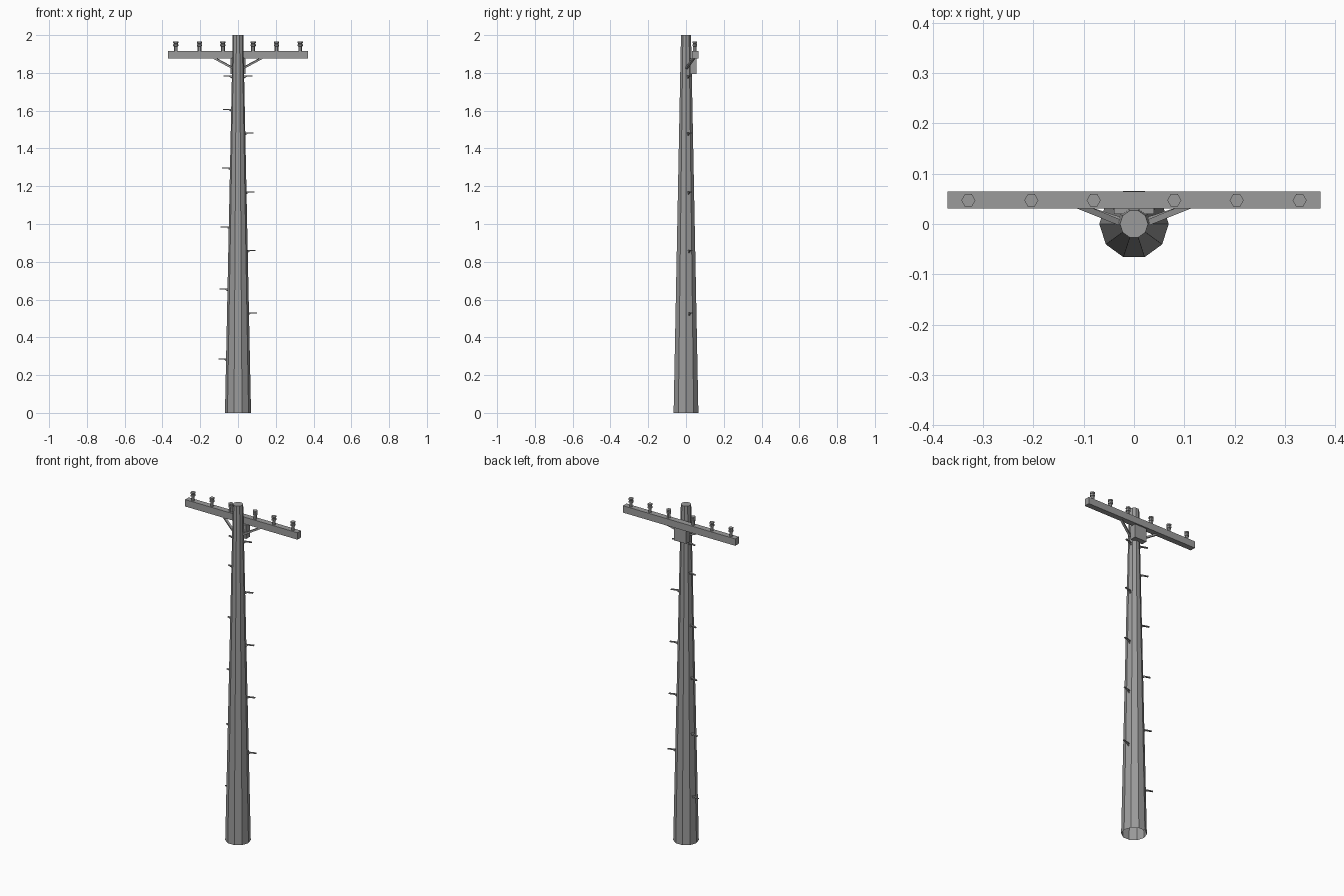
import bpy, bmesh, math
from mathutils import Vector

if "Cube" in bpy.data.objects:
    bpy.data.objects.remove(bpy.data.objects["Cube"])

grey = bpy.data.materials.new("weathered grey")
grey.use_nodes = True
colour = (0.33, 0.33, 0.33, 1)
grey.diffuse_color = colour
grey.node_tree.nodes["Principled BSDF"].inputs["Base Color"].default_value = colour


def finish(name, bm):
    bmesh.ops.recalc_face_normals(bm, faces=bm.faces)
    mesh = bpy.data.meshes.new(name)
    bm.to_mesh(mesh)
    bm.free()
    mesh.materials.append(grey)
    obj = bpy.data.objects.new(name, mesh)
    bpy.context.collection.objects.link(obj)
    return obj


def box(name, low, high):
    bm = bmesh.new()
    bmesh.ops.create_cube(bm, size=1)
    low, high = Vector(low), Vector(high)
    for v in bm.verts:
        v.co = (low + high) / 2 + v.co * (high - low)
    return finish(name, bm)


def lathe(name, centre, profile, sides, open_bottom=False):
    """Flat-sided turned shape from (radius, height) pairs."""
    bm = bmesh.new()
    rings = []
    for r, z in profile:
        rings.append([bm.verts.new((centre[0] + r * math.cos(math.tau * i / sides),
                                    centre[1] + r * math.sin(math.tau * i / sides), z))
                      for i in range(sides)])
    for a, b in zip(rings, rings[1:]):
        for i in range(sides):
            j = (i + 1) % sides
            bm.faces.new((a[i], a[j], b[j], b[i]))
    bm.faces.new(rings[-1])
    if not open_bottom:
        bm.faces.new(rings[0][::-1])
    return finish(name, bm)


def bar(name, start, end, width, height):
    """Rectangular bar between two points."""
    start, end = Vector(start), Vector(end)
    along = (end - start).normalized()
    side = along.cross(Vector((0, 0, 1))).normalized()
    up = side.cross(along)
    bm = bmesh.new()
    bmesh.ops.create_cube(bm, size=1)
    for v in bm.verts:
        x, y, z = v.co
        v.co = (start + end) / 2 + along * x * (end - start).length + side * y * width + up * z * height
    return finish(name, bm)


# Tapered ten-sided pole, open underneath
BASE, TOP = 0.069, 0.028
lathe("pole", (0, 0), [(BASE, 0), (TOP, 2)], 10, open_bottom=True)

# Crossarm and its mounting block
box("crossarm", (-0.37, 0.031, 1.875), (0.37, 0.065, 1.916))
box("mounting_block", (-0.04, 0.02, 1.795), (0.04, 0.056, 1.876))

# Six spool insulators
for side in (-1, 1):
    for x in (0.08, 0.204, 0.329):
        z = 1.914
        lathe("insulator", (side * x, 0.047),
              [(0.010, z), (0.010, z + 0.026), (0.014, z + 0.028),
               (0.014, z + 0.036), (0.011, z + 0.038), (0.011, z + 0.042),
               (0.014, z + 0.044), (0.014, z + 0.052)], 6)

# Diagonal braces from pole to crossarm
for side in (-1, 1):
    bar("brace", (side * 0.028, 0.003, 1.826), (side * 0.125, 0.042, 1.878), 0.012, 0.010)

# Climbing steps, each with a small strut underneath
steps = {-1: (0.285, 0.655, 0.985, 1.297, 1.607, 1.783),
         1: (0.53, 0.86, 1.17, 1.482, 1.783)}
angle = math.radians(18)
for side, heights in steps.items():
    out = Vector((side * math.cos(angle), math.sin(angle), 0))
    for z in heights:
        radius = (BASE + (TOP - BASE) * z / 2) * math.cos(angle)
        root = out * radius + Vector((0, 0, z))
        bar("climbing_step", root - out * 0.004, root + out * 0.048, 0.010, 0.005)
        bar("step_strut", root - out * 0.003 - Vector((0, 0, 0.013)), root + out * 0.018, 0.006, 0.005)
